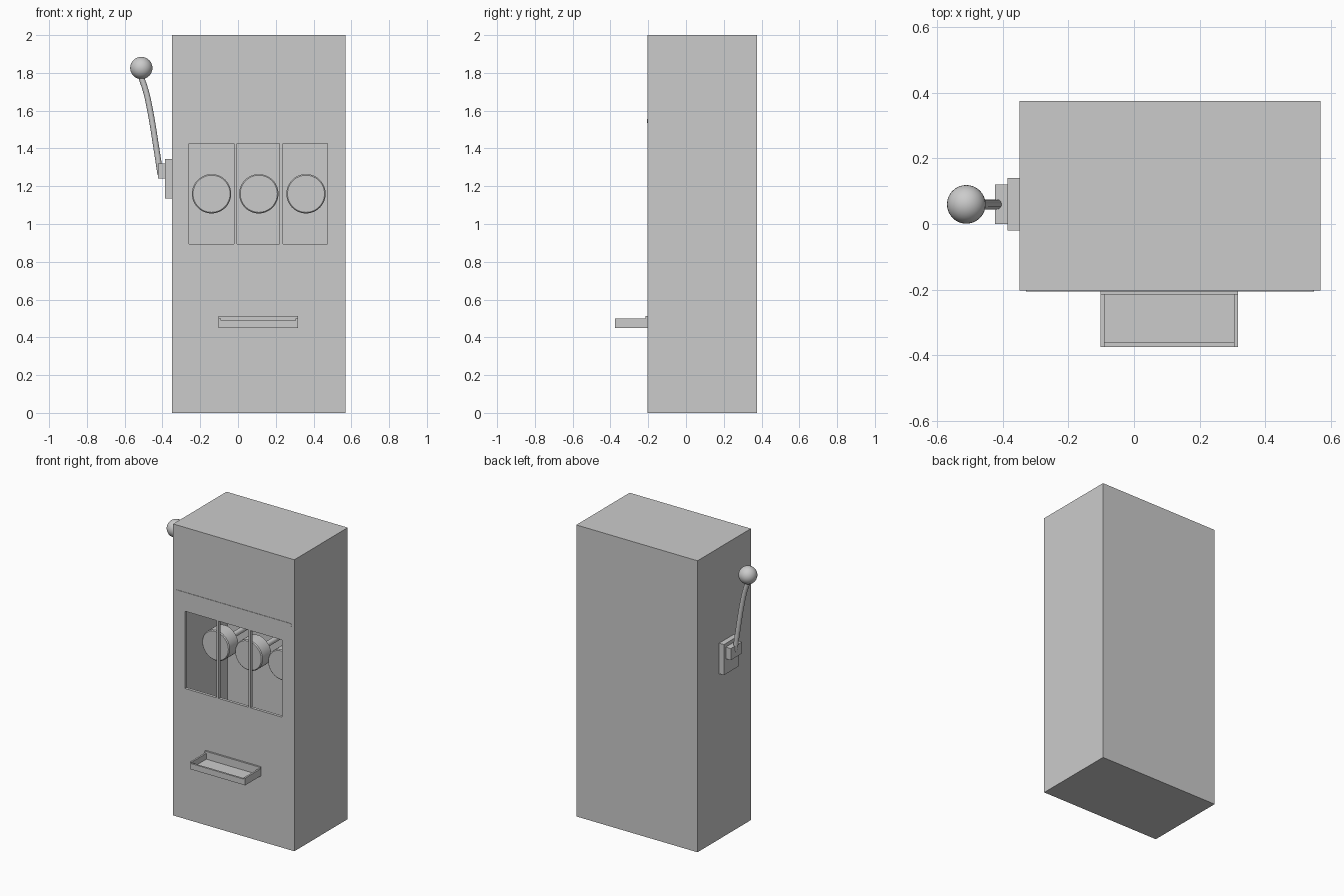
import bpy, math
from mathutils import Vector

if "Cube" in bpy.data.objects:
    bpy.data.objects.remove(bpy.data.objects["Cube"])


def box(name, x0, x1, y0, y1, z0, z1):
    bpy.ops.mesh.primitive_cube_add(size=1, location=((x0+x1)/2, (y0+y1)/2, (z0+z1)/2))
    o = bpy.context.object
    o.name = name
    o.scale = (x1-x0, y1-y0, z1-z0)
    bpy.ops.object.transform_apply(location=True, rotation=False, scale=True)
    return o


def rod_y(name, x, z, r, y0, y1, sides=48):
    bpy.ops.mesh.primitive_cylinder_add(vertices=sides, radius=r, depth=y1-y0,
                                        location=(x, (y0+y1)/2, z),
                                        rotation=(math.pi/2, 0, 0))
    o = bpy.context.object
    o.name = name
    return o


def smooth(o):
    bpy.ops.object.select_all(action='DESELECT')
    o.select_set(True)
    bpy.context.view_layer.objects.active = o
    bpy.ops.object.shade_smooth_by_angle(angle=math.radians(35))


def apply_mod(o, mod):
    bpy.context.view_layer.objects.active = o
    bpy.ops.object.modifier_apply(modifier=mod.name)


def cut(target, cutter):
    m = target.modifiers.new("cut", 'BOOLEAN')
    m.operation = 'DIFFERENCE'
    m.solver = 'EXACT'
    m.object = cutter
    apply_mod(target, m)
    bpy.data.objects.remove(cutter, do_unlink=True)


# hollow cabinet with three front windows
T, FRONT, BACK = 0.02, -0.203, 0.375
cabinet = box("cabinet", -0.35, 0.57, FRONT, BACK, 0, 2)
cut(cabinet, box("hollow_cutter", -0.35+T, 0.57-T, FRONT+T, BACK-T, T, 2-T))
for x0, x1 in ((-0.26, -0.02), (-0.005, 0.22), (0.237, 0.475)):
    cut(cabinet, box("window_cutter", x0, x1, FRONT-0.05, FRONT+T+0.03, 0.895, 1.425))

# reels on axles reaching the back wall
for i, x in enumerate((-0.14, 0.11, 0.36)):
    reel = rod_y(f"reel_{i+1}", x, 1.16, 0.104, -0.045, 0.06)
    b = reel.modifiers.new("rim", 'BEVEL')
    b.width = 0.006
    b.segments = 1
    apply_mod(reel, b)
    smooth(reel)
    smooth(rod_y(f"reel_axle_{i+1}", x, 1.16, 0.018, 0.055, BACK-T, 24))

# rounded trim strip above the windows
strip = box("trim_strip", -0.33, 0.55, FRONT-0.003, FRONT+0.01, 1.535, 1.556)
b = strip.modifiers.new("round", 'BEVEL')
b.width = 0.009
b.segments = 4
b.limit_method = 'WEIGHT'
w = strip.data.attributes.new("bevel_weight_edge", 'FLOAT', 'EDGE')
for e in strip.data.edges:
    p, q = (strip.data.vertices[v].co for v in e.vertices)
    w.data[e.index].value = 1.0 if abs(p.y-q.y) > 0.005 else 0.0
apply_mod(strip, b)

# coin tray with a raised back plate and slightly lowered front lip
tray = box("coin_tray", -0.102, 0.317, -0.375, FRONT, 0.45, 0.5)
cut(tray, box("tray_cutter", -0.09, 0.305, -0.362, FRONT-0.01, 0.46, 0.6))
cut(tray, box("lip_cutter", -0.09, 0.305, -0.4, -0.35, 0.49, 0.6))
box("tray_back_plate", -0.102, 0.317, FRONT-0.012, FRONT, 0.45, 0.513)

# lever mount
box("lever_plate", -0.386, -0.35, -0.02, 0.14, 1.135, 1.345)
box("lever_socket", -0.424, -0.386, 0.0, 0.12, 1.24, 1.32)

# curved lever arm
path = ((-0.411, 1.262), (-0.432, 1.40), (-0.465, 1.60), (-0.487, 1.70), (-0.515, 1.785))
curve = bpy.data.curves.new("lever_arm", 'CURVE')
curve.dimensions = '3D'
curve.bevel_depth = 0.0155
curve.bevel_resolution = 4
curve.use_fill_caps = True
curve.resolution_u = 6
s = curve.splines.new('BEZIER')
s.bezier_points.add(len(path)-1)
for bp, (x, z) in zip(s.bezier_points, path):
    bp.co = Vector((x, 0.06, z))
    bp.handle_left_type = bp.handle_right_type = 'AUTO'
arm = bpy.data.objects.new("lever_arm", curve)
bpy.context.collection.objects.link(arm)
bpy.ops.object.select_all(action='DESELECT')
arm.select_set(True)
bpy.context.view_layer.objects.active = arm
bpy.ops.object.convert(target='MESH')
smooth(bpy.context.object)

# lever knob
bpy.ops.mesh.primitive_uv_sphere_add(segments=32, ring_count=16, radius=0.059,
                                     location=(-0.512, 0.06, 1.826))
knob = bpy.context.object
knob.name = "lever_knob"
smooth(knob)
